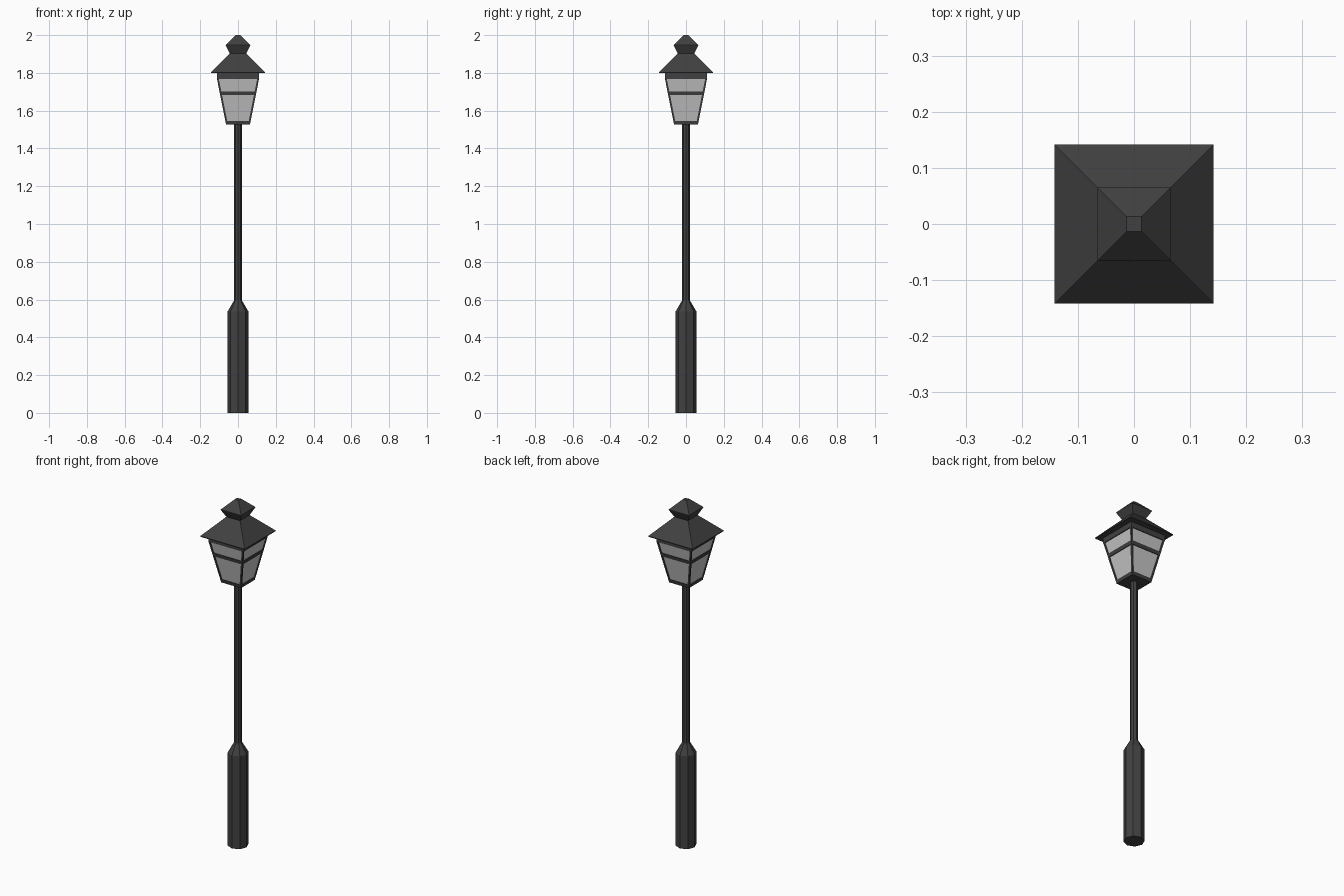
import bpy, bmesh, math

if "Cube" in bpy.data.objects:
    bpy.data.objects.remove(bpy.data.objects["Cube"])


def material(name, v):
    m = bpy.data.materials.new(name)
    m.diffuse_color = (v, v, v, 1)
    m.use_nodes = True
    m.node_tree.nodes["Principled BSDF"].inputs["Base Color"].default_value = m.diffuse_color
    return m


iron = material("dark_iron", 0.052)
glass = material("pale_glass", 0.56)


def loft(name, rings, sides, mat, spin=0.0, centres=None):
    """Closed flat-faced loft of regular polygons; rings are (radius, z)."""
    bm = bmesh.new()
    loops = []
    for i, (r, z) in enumerate(rings):
        cx, cy = centres[i] if centres else (0, 0)
        loops.append([bm.verts.new((cx + r * math.cos(spin + math.tau * k / sides),
                                    cy + r * math.sin(spin + math.tau * k / sides), z))
                      for k in range(sides)])
    for a, b in zip(loops, loops[1:]):
        for k in range(sides):
            n = (k + 1) % sides
            bm.faces.new((a[k], a[n], b[n], b[k]))
    bm.faces.new(loops[0][::-1])
    bm.faces.new(loops[-1])
    bmesh.ops.recalc_face_normals(bm, faces=bm.faces[:])
    me = bpy.data.meshes.new(name)
    bm.to_mesh(me)
    bm.free()
    me.materials.append(mat)
    ob = bpy.data.objects.new(name, me)
    bpy.context.collection.objects.link(ob)
    return ob


def square(name, rings, mat, centres=None):
    """Square loft; rings are (half_width, z)."""
    return loft(name, [(h * math.sqrt(2), z) for h, z in rings], 4, mat,
                math.pi / 4, centres)


# Octagonal post: thick base, tapered shoulder, thin pole
loft("post_base", [(0.055, 0), (0.055, 0.537), (0.021, 0.595)], 8, iron)
loft("pole", [(0.02, 0.59), (0.02, 1.53)], 8, iron)

# Lantern frame and glass
Z0, Z1, H0, H1 = 1.54, 1.772, 0.066, 0.112


def half(z):
    return H0 + (H1 - H0) * (z - Z0) / (Z1 - Z0)


square("lantern_floor", [(0.063, 1.526), (half(1.545), 1.545)], iron)
square("lantern_glass", [(half(Z0) - 0.004, Z0), (half(Z1) - 0.004, Z1)], glass)
square("middle_bar", [(half(1.682), 1.682), (half(1.702), 1.702)], iron)
square("lantern_top_band", [(0.112, 1.768), (0.112, 1.802)], iron)
B = 0.005
for i, (sx, sy) in enumerate([(1, 1), (-1, 1), (-1, -1), (1, -1)]):
    ends = [(sx * (half(z) - B), sy * (half(z) - B)) for z in (Z0, Z1)]
    square("corner_bar_%d" % (i + 1), [(B, Z0), (B, Z1)], iron, ends)

# Pyramid roof and finial cap
square("roof", [(0.142, 1.799), (0.142, 1.803), (0.042, 1.905)], iron)
square("finial", [(0.042, 1.9), (0.065, 1.945), (0.065, 1.948), (0.013, 2.0)], iron)
